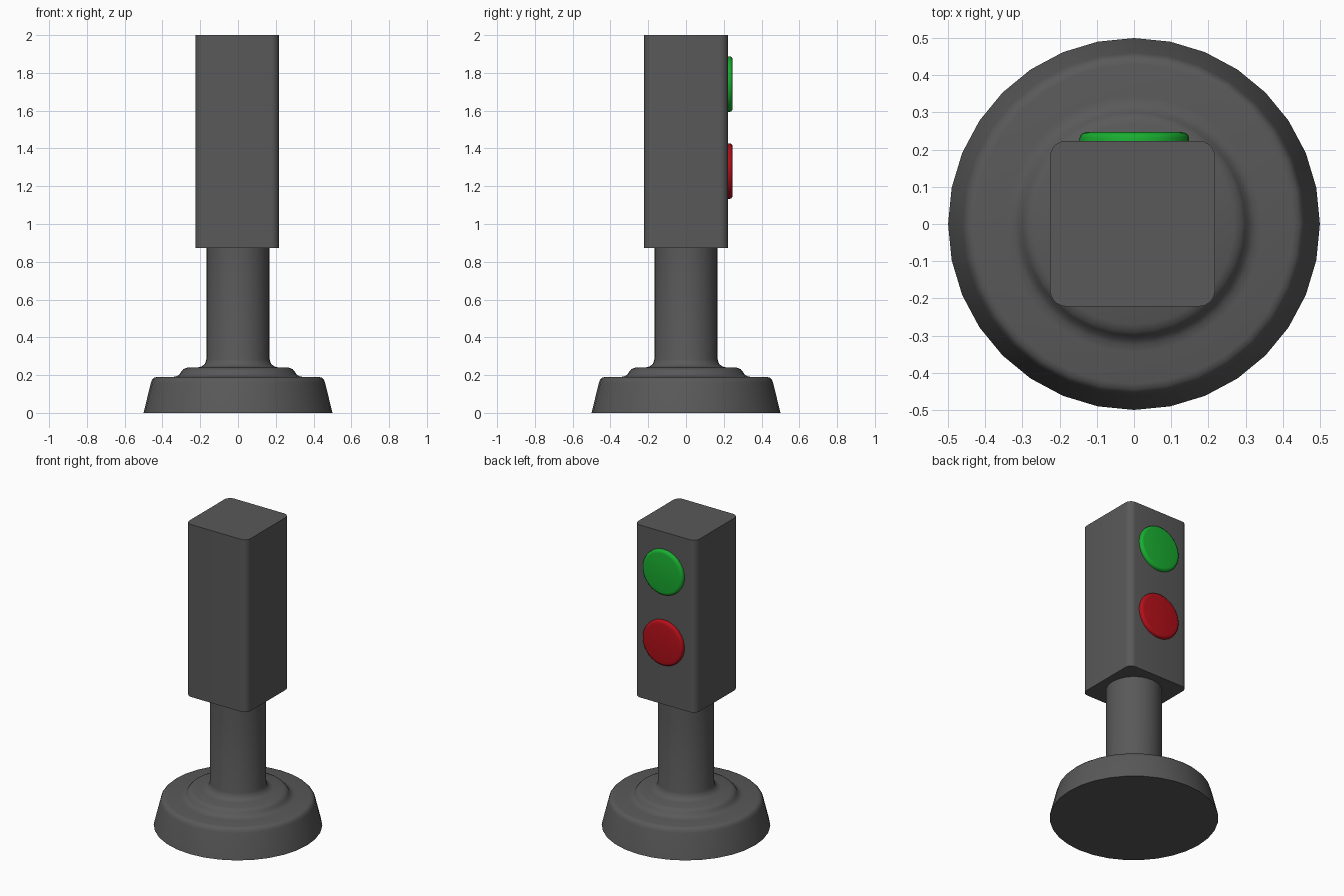
import bpy, bmesh, math
from mathutils import Matrix

if "Cube" in bpy.data.objects:
    bpy.data.objects.remove(bpy.data.objects["Cube"])


def finish(bm, name, color, matrix=None):
    """Turn a bmesh into a named, coloured, smooth-by-angle object."""
    if matrix:
        bm.transform(matrix)
    bmesh.ops.recalc_face_normals(bm, faces=bm.faces)
    mesh = bpy.data.meshes.new(name)
    bm.to_mesh(mesh)
    bm.free()
    obj = bpy.data.objects.new(name, mesh)
    bpy.context.collection.objects.link(obj)
    mat = bpy.data.materials.new(name + "_paint")
    mat.diffuse_color = color
    mat.use_nodes = True
    mat.node_tree.nodes["Principled BSDF"].inputs["Base Color"].default_value = mat.diffuse_color
    mesh.materials.append(mat)
    bpy.ops.object.select_all(action='DESELECT')
    bpy.context.view_layer.objects.active = obj
    obj.select_set(True)
    bpy.ops.object.shade_smooth_by_angle(angle=math.radians(35))
    return obj


def lathe(name, profile, color, sides=32, matrix=None):
    """Revolve (radius, height) points around z and cap both ends."""
    bm = bmesh.new()
    rings = [[bm.verts.new((r * math.cos(2 * math.pi * i / sides),
                            r * math.sin(2 * math.pi * i / sides), z))
              for i in range(sides)] for r, z in profile]
    for a, b in zip(rings, rings[1:]):
        for i in range(sides):
            j = (i + 1) % sides
            bm.faces.new((a[i], a[j], b[j], b[i]))
    bm.faces.new(rings[0])
    bm.faces.new(rings[-1])
    return finish(bm, name, color, matrix)


GREY = (0.1, 0.1, 0.1, 1)
GREEN = (0.01, 0.42, 0.03, 1)
RED = (0.45, 0.005, 0.01, 1)

# Stepped base flowing into the round post
lathe("base_and_post", [
    (0.50, 0.0), (0.461, 0.16), (0.455, 0.176), (0.445, 0.186), (0.43, 0.19),
    (0.345, 0.19), (0.325, 0.194), (0.31, 0.203), (0.30, 0.22), (0.29, 0.231), (0.27, 0.239),
    (0.21, 0.241), (0.19, 0.247), (0.175, 0.26), (0.167, 0.285), (0.167, 0.90)], GREY)

# Signal housing with rounded vertical corners
bm = bmesh.new()
bmesh.ops.create_cube(bm, size=1.0, matrix=Matrix.Translation((-0.004, 0.001, 1.436))
                      @ Matrix.Diagonal((0.443, 0.445, 1.128, 1)))
upright = [e for e in bm.edges if abs(e.verts[0].co.z - e.verts[1].co.z) > 0.5]
bmesh.ops.bevel(bm, geom=upright, offset=0.042, segments=5, profile=0.5, affect='EDGES')
finish(bm, "signal_housing", GREY)

# Two button-shaped lamps on the rear face
lamp = [(0.147, -0.03), (0.147, 0.010), (0.144, 0.018), (0.137, 0.023), (0.127, 0.025)]
for name, z, color in (("green_lamp", 1.741, GREEN), ("red_lamp", 1.28, RED)):
    place = Matrix.Translation((0.001, 0.222, z)) @ Matrix.Rotation(-math.pi / 2, 4, 'X')
    lathe(name, lamp, color, matrix=place)
